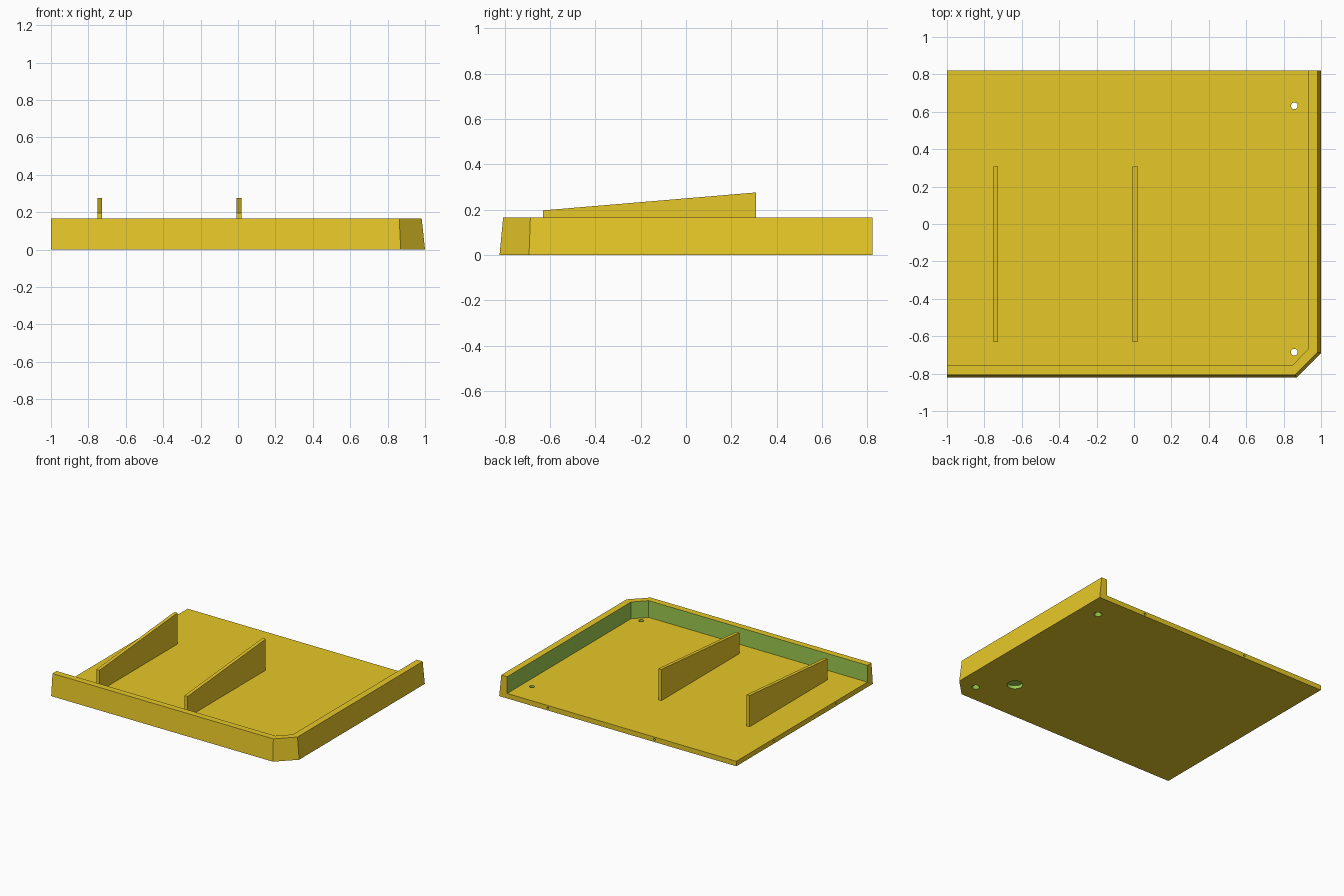
import bpy, bmesh
from mathutils import Matrix, Vector

if "Cube" in bpy.data.objects:
    bpy.data.objects.remove(bpy.data.objects["Cube"])


def material(name, rgb):
    m = bpy.data.materials.new(name)
    m.diffuse_color = (*rgb, 1)
    m.use_nodes = True
    m.node_tree.nodes["Principled BSDF"].inputs["Base Color"].default_value = m.diffuse_color
    return m


YELLOW = material("yellow", (0.947, 0.680, 0.025))
GREEN = material("green", (0.337, 0.597, 0.082))


def make(name, bm, index=0):
    bmesh.ops.recalc_face_normals(bm, faces=bm.faces)
    for f in bm.faces:
        f.material_index = index
    me = bpy.data.meshes.new(name)
    bm.to_mesh(me)
    bm.free()
    me.materials.append(YELLOW)
    me.materials.append(GREEN)
    ob = bpy.data.objects.new(name, me)
    bpy.context.collection.objects.link(ob)
    return ob


def loft(name, low, high, index=0):
    """Solid between two rings with the same number of points."""
    bm = bmesh.new()
    a = [bm.verts.new(p) for p in low]
    b = [bm.verts.new(p) for p in high]
    bm.faces.new(a)
    bm.faces.new(b)
    n = len(a)
    for i in range(n):
        j = (i + 1) % n
        bm.faces.new((a[i], a[j], b[j], b[i]))
    return make(name, bm, index)


def drill(name, centre, axis, r1, r2, depth):
    """Green cutter, centred on a point and running along an axis."""
    bm = bmesh.new()
    rot = Vector((0, 0, 1)).rotation_difference(Vector(axis)).to_matrix().to_4x4()
    bmesh.ops.create_cone(bm, cap_ends=True, segments=24, radius1=r1, radius2=r2,
                          depth=depth, matrix=Matrix.Translation(centre) @ rot)
    return make(name, bm, 1)


def cut(target, cutter):
    mod = target.modifiers.new("cut", 'BOOLEAN')
    mod.operation = 'DIFFERENCE'
    mod.solver = 'EXACT'
    mod.object = cutter
    bpy.context.view_layer.objects.active = target
    bpy.ops.object.modifier_apply(modifier=mod.name)
    bpy.data.objects.remove(cutter)


def ring(x0, y0, x1, y1, cx, cy, z):
    """Rectangle with the front right corner cut off."""
    return [(x0, y0, z), (cx, y0, z), (x1, cy, z), (x1, y1, z), (x0, y1, z)]


Y, FLOOR, TOP = 0.822, 0.038, 0.166

# Tray body with slightly leaning outer walls
tray = loft("tray", ring(-1, -Y, 1, Y, 0.87, -0.692, 0),
            ring(-1, -Y + 0.016, 0.982, Y, 0.862, -0.686, TOP))

# Hollow: green walls, yellow floor
inner = (-1.2, -0.757, 0.932, 1.0, 0.845, -0.668)
hollow = loft("hollow_cutter", ring(*inner, FLOOR), ring(*inner, 0.4), 1)
for p in hollow.data.polygons:
    if abs(p.normal.z) > 0.9:
        p.material_index = 0
cut(tray, hollow)

# Countersunk screw holes
for y in (-0.685, 0.632):
    cut(tray, drill("screw_hole", (0.857, y, 0.02), (0, 0, 1), 0.018, 0.018, 0.2))
    cut(tray, drill("countersink", (0.857, y, 0.008), (0, 0, 1), 0.030, 0.018, 0.024))

# Round pocket under the floor
cut(tray, drill("pocket", (0.67, -0.485, 0), (0, 0, 1), 0.055, 0.055, 0.05))

# Small pin holes in the open edges
for x in (0.59, -0.31):
    cut(tray, drill("pin_hole", (x, Y, FLOOR / 2), (0, 1, 0), 0.008, 0.008, 0.1))
for y in (0.37, -0.38):
    cut(tray, drill("pin_hole", (-1, y, FLOOR / 2), (1, 0, 0), 0.008, 0.008, 0.1))

# Sloping support ribs
for name, x in (("left_rib", -0.739), ("middle_rib", 0.005)):
    profile = [(-0.631, FLOOR - 0.005), (0.308, FLOOR - 0.005), (0.308, 0.276), (-0.631, 0.197)]
    loft(name, [(x - 0.013, y, z) for y, z in profile],
         [(x + 0.013, y, z) for y, z in profile])
